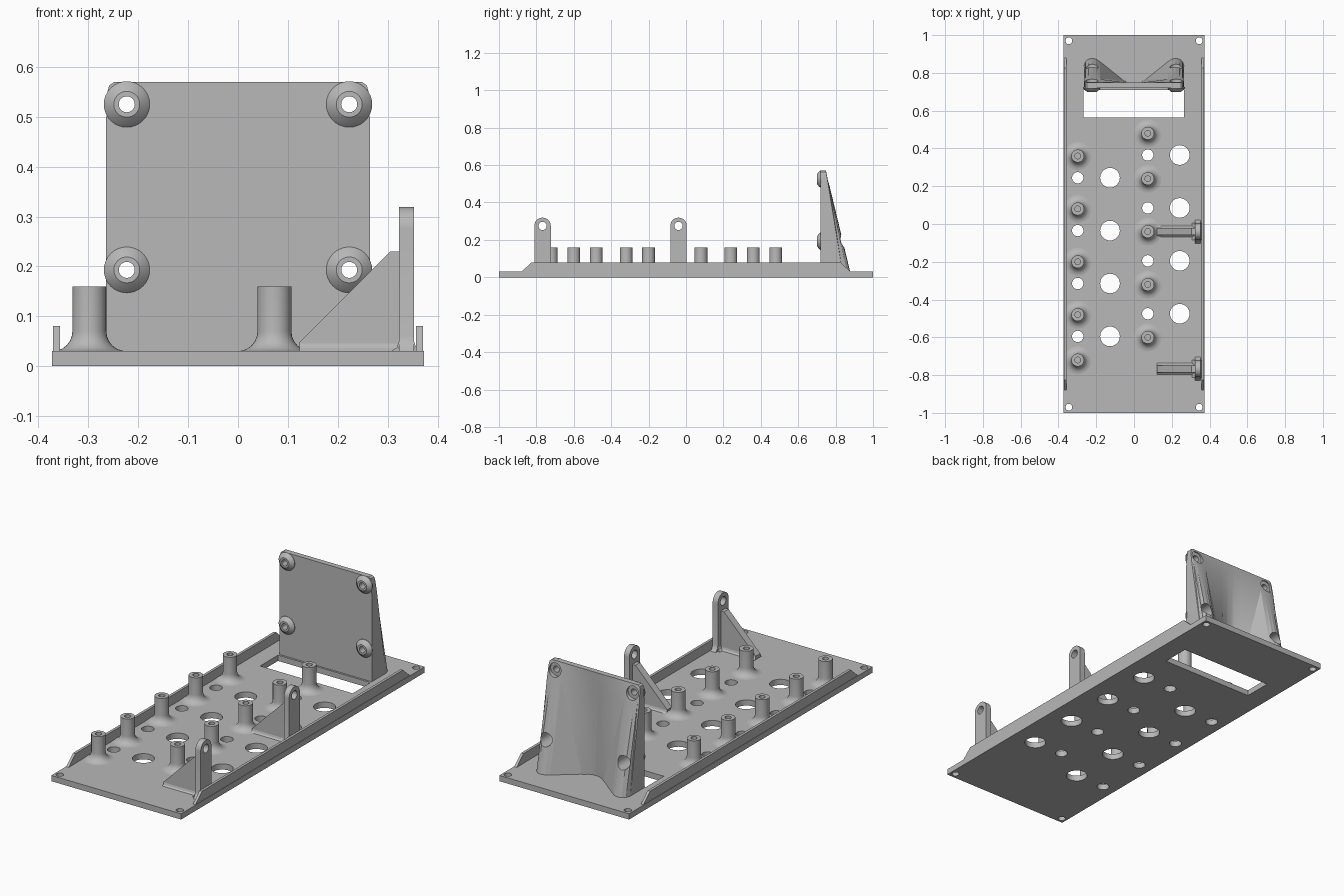
import bpy, bmesh, math
from mathutils import Matrix, Vector

cube = bpy.data.objects.get("Cube")
if cube:
    bpy.data.objects.remove(cube, do_unlink=True)

grey = bpy.data.materials.new("light_grey")
grey.use_nodes = True
COLOUR = (0.48, 0.48, 0.48, 1)
grey.diffuse_color = COLOUR
grey.node_tree.nodes["Principled BSDF"].inputs["Base Color"].default_value = COLOUR

ALONG_X = Matrix.Rotation(math.pi / 2, 4, 'Y')
ALONG_Y = Matrix.Rotation(math.pi / 2, 4, 'X')   # local z points to -y


def finish(name, bm):
    """Turn a bmesh into a grey object with sharp edges kept."""
    bmesh.ops.remove_doubles(bm, verts=bm.verts, dist=1e-5)
    bmesh.ops.recalc_face_normals(bm, faces=bm.faces)
    mesh = bpy.data.meshes.new(name)
    bm.to_mesh(mesh)
    bm.free()
    mesh.materials.append(grey)
    obj = bpy.data.objects.new(name, mesh)
    bpy.context.collection.objects.link(obj)
    return obj


def smooth(obj):
    bpy.ops.object.select_all(action='DESELECT')
    obj.select_set(True)
    bpy.context.view_layer.objects.active = obj
    bpy.ops.object.shade_smooth_by_angle(angle=math.radians(30))


def add_box(bm, low, high):
    low, high = Vector(low), Vector(high)
    mat = Matrix.Translation((low + high) / 2) @ Matrix.Diagonal((*(high - low), 1))
    bmesh.ops.create_cube(bm, size=1, matrix=mat)


def add_cylinder(bm, centre, radius, depth, turn=Matrix()):
    bmesh.ops.create_cone(bm, cap_ends=True, segments=32, radius1=radius, radius2=radius,
                          depth=depth, matrix=Matrix.Translation(centre) @ turn)


def add_prism(bm, points, axis, start, end):
    """Extrude an outline along x (points are y, z) or y (points are x, z)."""
    def place(p, d):
        return (d, p[0], p[1]) if axis == 'x' else (p[0], d, p[1])
    face = bm.faces.new([bm.verts.new(place(p, start)) for p in points])
    out = bmesh.ops.extrude_face_region(bm, geom=[face])
    shift = Vector(place((0, 0), end - start))
    bmesh.ops.translate(bm, vec=shift, verts=[v for v in out['geom']
                                              if isinstance(v, bmesh.types.BMVert)])


def lathe(name, profile, matrix):
    bm = bmesh.new()
    verts = [bm.verts.new((r, 0, z)) for r, z in profile]
    edges = [bm.edges.new((verts[i - 1], verts[i])) for i in range(len(verts))]
    bmesh.ops.spin(bm, geom=verts + edges, cent=(0, 0, 0), axis=(0, 0, 1),
                   angle=2 * math.pi, steps=32)
    bm.transform(matrix)
    obj = finish(name, bm)
    smooth(obj)
    return obj


def cut(obj, cutter_bm):
    cutter = finish("cutter", cutter_bm)
    cutter.hide_render = True
    mod = obj.modifiers.new("cut", 'BOOLEAN')
    mod.operation, mod.solver, mod.object = 'DIFFERENCE', 'EXACT', cutter
    bpy.context.view_layer.objects.active = obj
    bpy.ops.object.modifier_apply(modifier=mod.name)
    bpy.data.objects.remove(cutter, do_unlink=True)


T = 0.03          # plate thickness
W = 0.373         # plate half width
PITCH = 0.28
LEFT_COL, RIGHT_COL = 0.073, -0.298

# Base plate with window, corner holes and vent holes
bm = bmesh.new()
add_box(bm, (-W, -1, 0), (W, 1, T))
plate = finish("base_plate", bm)
holes = bmesh.new()
add_box(holes, (-0.267, 0.563, -0.1), (0.265, 0.71, 0.1))
for sx in (-1, 1):
    for sy in (-1, 1):
        add_cylinder(holes, (sx * 0.345, sy * 0.97, 0), 0.018, 0.2)
for i in range(4):
    y = 0.365 - PITCH * i
    add_cylinder(holes, (LEFT_COL, y, 0), 0.03, 0.2)
    add_cylinder(holes, (0.242, y, 0), 0.052, 0.2)
    add_cylinder(holes, (RIGHT_COL, y - 0.12, 0), 0.03, 0.2)
    add_cylinder(holes, (-0.127, y - 0.12, 0), 0.052, 0.2)
cut(plate, holes)
smooth(plate)

# Side rails with sloping ends
for side, sx in (("left", 1), ("right", -1)):
    bm = bmesh.new()
    add_prism(bm, [(-0.88, T), (0.88, T), (0.825, 0.08), (-0.825, 0.08)], 'x',
              sx * 0.357, sx * 0.371)
    finish(side + "_rail", bm)

# Hollow standoffs with flared feet
flare = [(0.034 + 0.04 * (1 - math.sin(a)), T + 0.04 * (1 - math.cos(a)))
         for a in (math.pi / 2 * i / 6 for i in range(7))]
standoff = [(0, T)] + flare + [(0.034, 0.16), (0.015, 0.16), (0.015, 0.06), (0, 0.06)]
spots = [(LEFT_COL, y) for y in (0.48, 0.24, -0.04, -0.32, -0.6)]
spots += [(RIGHT_COL, y) for y in (0.36, 0.08, -0.2, -0.48, -0.72)]
for i, (x, y) in enumerate(spots):
    lathe(f"standoff_{i + 1}", standoff, Matrix.Translation((x, y, 0)))

# Upright tabs braced by sloping gussets
for name, y in (("front", -0.767), ("middle", -0.04)):
    bm = bmesh.new()
    arch = [(y + 0.044 * math.cos(a), 0.275 + 0.044 * math.sin(a))
            for a in (math.pi * i / 16 for i in range(17))]
    foot = [(0.044, 0.06), (0.049, 0.043), (0.062, T)]
    outline = [(y + d, z) for d, z in reversed(foot)] + arch + [(y - d, z) for d, z in foot]
    add_prism(bm, outline, 'x', 0.323, 0.353)
    tab = finish(name + "_tab", bm)
    hole = bmesh.new()
    add_cylinder(hole, (0.338, y, 0.275), 0.022, 0.1, ALONG_X)
    cut(tab, hole)
    smooth(tab)

    bm = bmesh.new()
    add_prism(bm, [(0.123, T), (0.123, 0.048), (0.305, 0.23), (0.324, 0.23), (0.324, T)],
              'y', y - 0.019, y + 0.019)
    finish(name + "_gusset", bm)

    bm = bmesh.new()
    add_prism(bm, [(y - 0.03, T), (y - 0.022, 0.036), (y - 0.018, 0.048),
                   (y + 0.018, 0.048), (y + 0.022, 0.036), (y + 0.03, T)],
              'x', 0.123, 0.324)
    finish(name + "_gusset_fillet", bm)

    bm = bmesh.new()
    add_prism(bm, [(0.308, T), (0.318, 0.037), (0.323, 0.05), (0.353, 0.05),
                   (0.357, 0.037), (0.365, T)], 'y', y - 0.046, y + 0.046)
    finish(name + "_tab_fillet", bm)

# Upright panel, lofted from a two-lobed foot to a thin straight top
half = [(0.015, 0.741), (0.035, 0.748), (0.06, 0.766), (0.18, 0.862), (0.2, 0.875),
        (0.22, 0.88), (0.24, 0.876), (0.257, 0.862), (0.265, 0.838), (0.265, 0.72)]
foot = [(-x, y) for x, y in reversed(half)] + half
bm = bmesh.new()
rings = []
for z, limit in ((0.02, 0.265), (0.48, 0.265), (0.55, 0.262), (0.563, 0.258), (0.57, 0.248)):
    t = (z - 0.02) / 0.55
    rings.append([bm.verts.new((max(-limit, min(limit, x)),
                                y if y == 0.72 else y + (0.748 - y) * t, z))
                  for x, y in foot])
n = len(foot)
for a, b in zip(rings, rings[1:]):
    for i in range(n):
        bm.faces.new((a[i - 1], a[i], b[i], b[i - 1]))
bm.faces.new(rings[0])
bm.faces.new(rings[-1])
bmesh.ops.triangulate(bm, faces=bm.faces)
panel = finish("upright_panel", bm)

# Screw holes, wider from the back, and the bosses around them
through, pockets = bmesh.new(), bmesh.new()
boss = [(0.016, -0.005), (0.046, -0.005), (0.046, 0.002), (0.04, 0.009),
        (0.026, 0.02), (0.016, 0.02)]
for x in (-0.223, 0.223):
    for level, z in (("lower", 0.193), ("upper", 0.525)):
        add_cylinder(through, (x, 0.75, z), 0.016, 0.3, ALONG_Y)
        add_cylinder(pockets, (x, 0.845, z), 0.034, 0.2, ALONG_Y)
        side = "left" if x > 0 else "right"
        lathe(f"{level}_{side}_boss", boss, Matrix.Translation((x, 0.72, z)) @ ALONG_Y)
cut(panel, through)
cut(panel, pockets)
smooth(panel)
